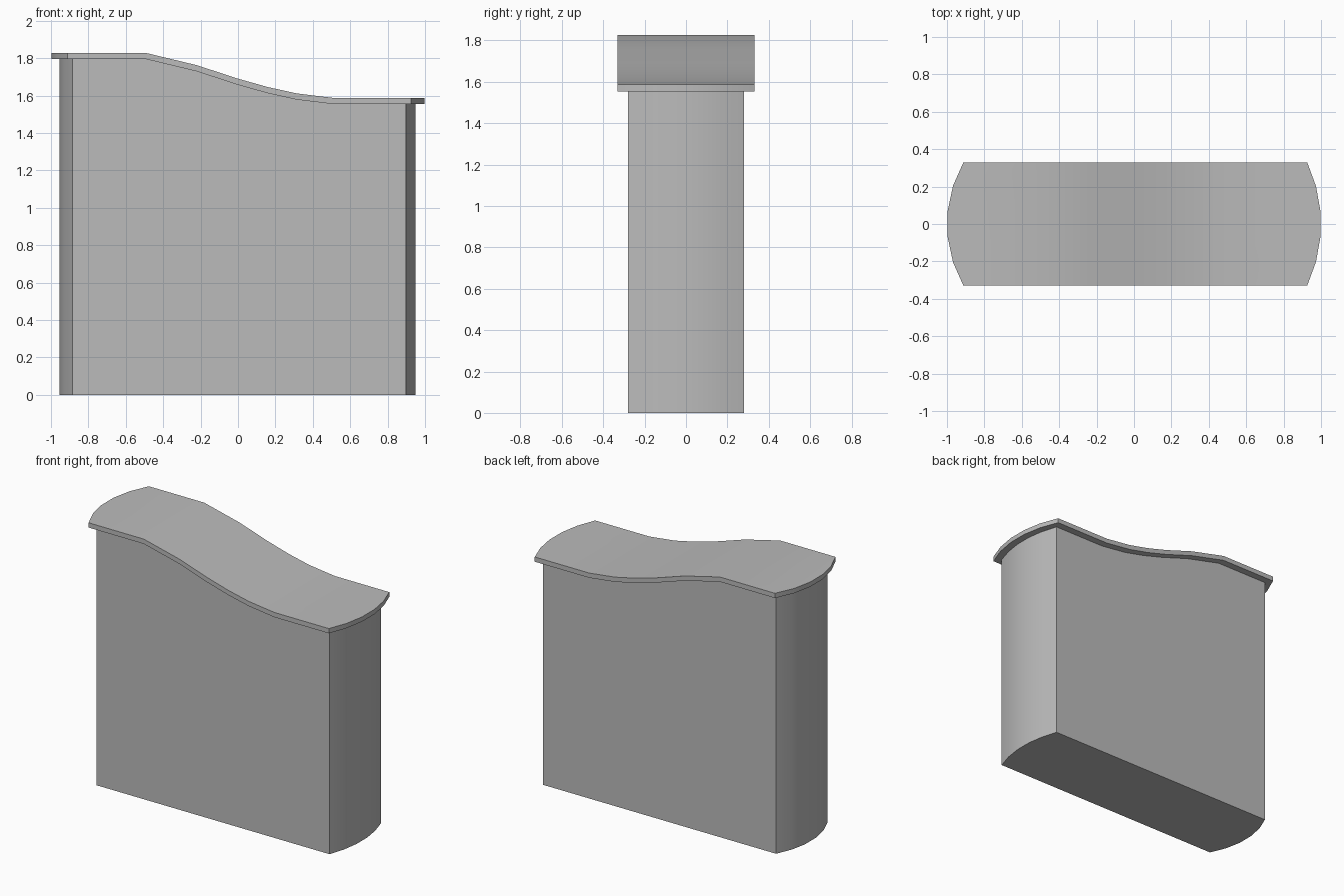
import bpy, bmesh, math

cube = bpy.data.objects.get("Cube")
if cube:
    bpy.data.objects.remove(cube)

# Side profile of the swooping top surface (x, z), and the slab thickness
PROFILE = [(-0.49, 1.827), (-0.22, 1.762), (0, 1.69), (0.16, 1.645), (0.315, 1.611), (0.51, 1.587)]
SLAB = 0.033

grey = bpy.data.materials.new("plain_grey")
grey.use_nodes = True
colour = (0.5, 0.5, 0.5, 1)
grey.diffuse_color = colour
grey.node_tree.nodes["Principled BSDF"].inputs["Base Color"].default_value = colour


def top_height(x):
    if x <= PROFILE[0][0]:
        return PROFILE[0][1]
    for (x0, z0), (x1, z1) in zip(PROFILE, PROFILE[1:]):
        if x <= x1:
            return z0 + (z1 - z0) * (x - x0) / (x1 - x0)
    return PROFILE[-1][1]


def bowed_end(side, corner, tip, half, segments=5):
    """Arc from one corner to the other, bulging outwards to the tip."""
    sag = tip - corner
    radius = (half ** 2 + sag ** 2) / (2 * sag)
    spread = math.asin(half / radius)
    points = []
    for i in range(segments + 1):
        a = spread * (2 * i / segments - 1)
        points.append((side * (tip - radius + radius * math.cos(a)), side * radius * math.sin(a)))
    return points


def bowed_block(name, half, right, left, low, high):
    """Plan outline raised between two height functions of x."""
    bm = bmesh.new()
    outline = bowed_end(1, *right, half) + bowed_end(-1, *left, half)
    base = bm.faces.new([bm.verts.new((x, y, 0)) for x, y in outline])
    raised = bmesh.ops.extrude_face_region(bm, geom=[base])["geom"]
    for v in raised:
        if isinstance(v, bmesh.types.BMVert):
            v.co.z = 1
    # Cut across at every bend, then lift both layers to their curves
    for x, _ in PROFILE:
        bmesh.ops.bisect_plane(bm, geom=bm.verts[:] + bm.edges[:] + bm.faces[:],
                               plane_co=(x, 0, 0), plane_no=(1, 0, 0))
    for v in bm.verts:
        v.co.z = high(v.co.x) if v.co.z > 0.5 else low(v.co.x)
    bmesh.ops.recalc_face_normals(bm, faces=bm.faces[:])
    mesh = bpy.data.meshes.new(name)
    bm.to_mesh(mesh)
    bm.free()
    mesh.materials.append(grey)
    obj = bpy.data.objects.new(name, mesh)
    bpy.context.collection.objects.link(obj)
    bpy.ops.object.select_all(action="DESELECT")
    obj.select_set(True)
    bpy.context.view_layer.objects.active = obj
    bpy.ops.object.shade_smooth_by_angle(angle=math.radians(30))


def underside(x):
    return top_height(x) - SLAB


# Solid body, then the overhanging slab that follows its top
bowed_block("body", 0.28, (0.897, 0.95), (0.885, 0.956), lambda x: 0, underside)
bowed_block("top_slab", 0.33, (0.926, 1.0), (0.912, 1.0), underside, top_height)
